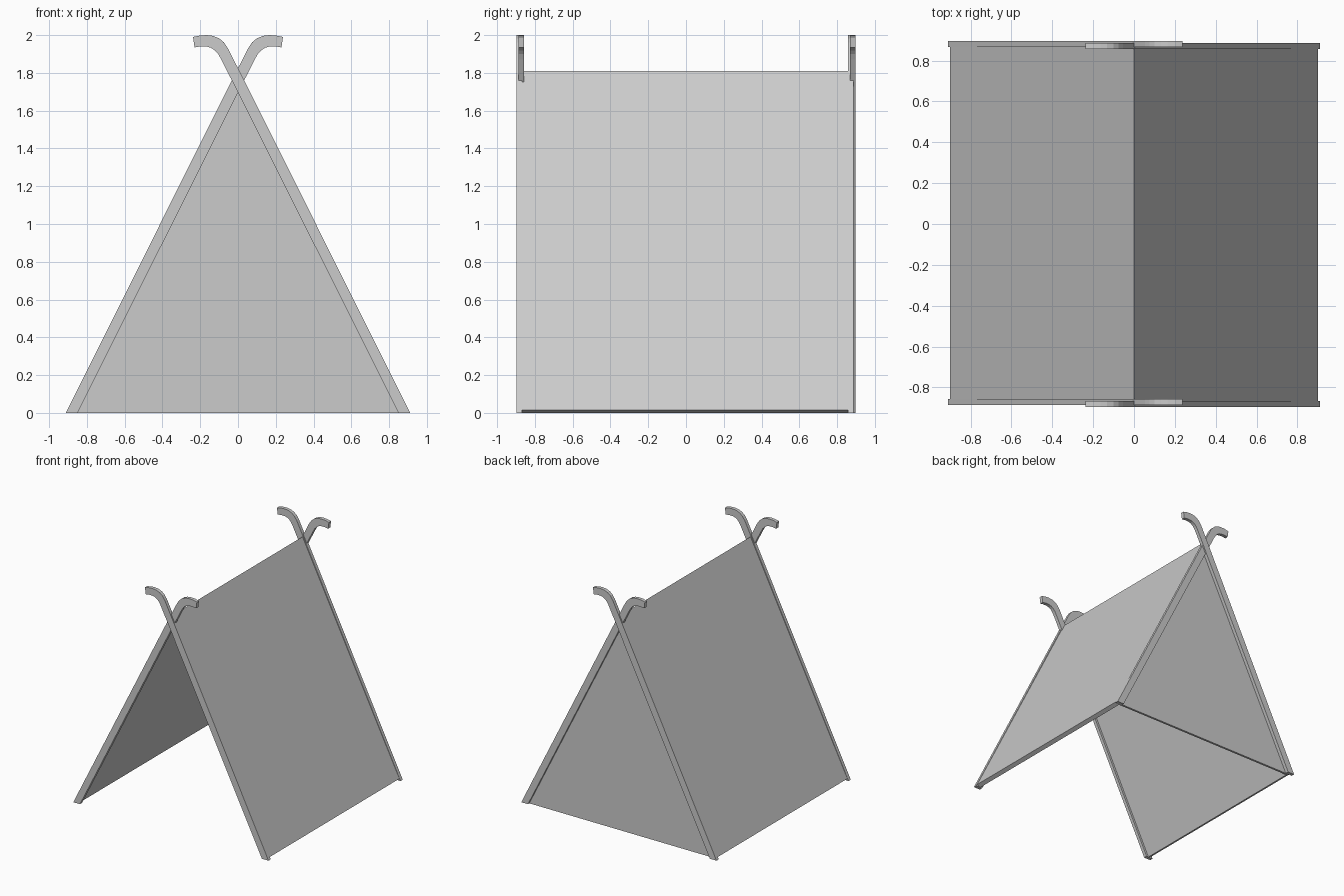
import bpy, bmesh

if "Cube" in bpy.data.objects:
    bpy.data.objects.remove(bpy.data.objects["Cube"])


def prism(name, profile, y0, y1):
    """Extrude an (x, z) outline along y into a closed solid."""
    bm = bmesh.new()
    face = bm.faces.new([bm.verts.new((x, y0, z)) for x, z in profile])
    ext = bmesh.ops.extrude_face_region(bm, geom=[face])
    verts = [v for v in ext["geom"] if isinstance(v, bmesh.types.BMVert)]
    bmesh.ops.translate(bm, verts=verts, vec=(0, y1 - y0, 0))
    bmesh.ops.recalc_face_normals(bm, faces=bm.faces)
    me = bpy.data.meshes.new(name)
    bm.to_mesh(me)
    bm.free()
    ob = bpy.data.objects.new(name, me)
    bpy.context.collection.objects.link(ob)
    return ob


# Pole outline: slanted leg, curling outwards past the crossing
outer = [(0.912, 0), (0.028, 1.757), (-0.018, 1.848), (-0.053, 1.935) ]
outer = [(0.912, 0), (0.0, 1.815), (-0.053, 1.935)]
upper_edge = [(0.912, 0), (0.03, 1.765), (-0.053, 1.93), (-0.075, 1.962),
              (-0.10, 1.983), (-0.132, 1.996), (-0.165, 2.0), (-0.20, 1.998),
              (-0.238, 1.99)]
lower_edge = [(-0.23, 1.935), (-0.198, 1.94), (-0.165, 1.939), (-0.143, 1.933),
              (-0.122, 1.919), (-0.105, 1.90), (-0.088, 1.87),
              (-0.03, 1.755), (0.85, 0)]
pole = upper_edge[:2] + upper_edge[2:] + lower_edge

# Four poles: each crossing pair is slightly staggered in y
for name, side, y0, y1 in [("front_right_pole", 1, -0.897, -0.868),
                           ("front_left_pole", -1, -0.886, -0.857),
                           ("back_right_pole", 1, 0.857, 0.886),
                           ("back_left_pole", -1, 0.868, 0.897)]:
    prism(name, [(side * x, z) for x, z in pole], y0, y1)

# Sloped roof sheets, flush with the outer pole edges
sheet = [(0, 1.81), (0.901, 0.016), (0.869, 0), (0, 1.737)]
prism("right_sheet", sheet, -0.87, 0.86)
prism("left_sheet", [(-x, z) for x, z in sheet], -0.86, 0.87)

# Triangular back wall, recessed behind the poles
prism("back_wall", [(-0.865, 0), (0.865, 0), (0, 1.735)], 0.85, 0.868)
